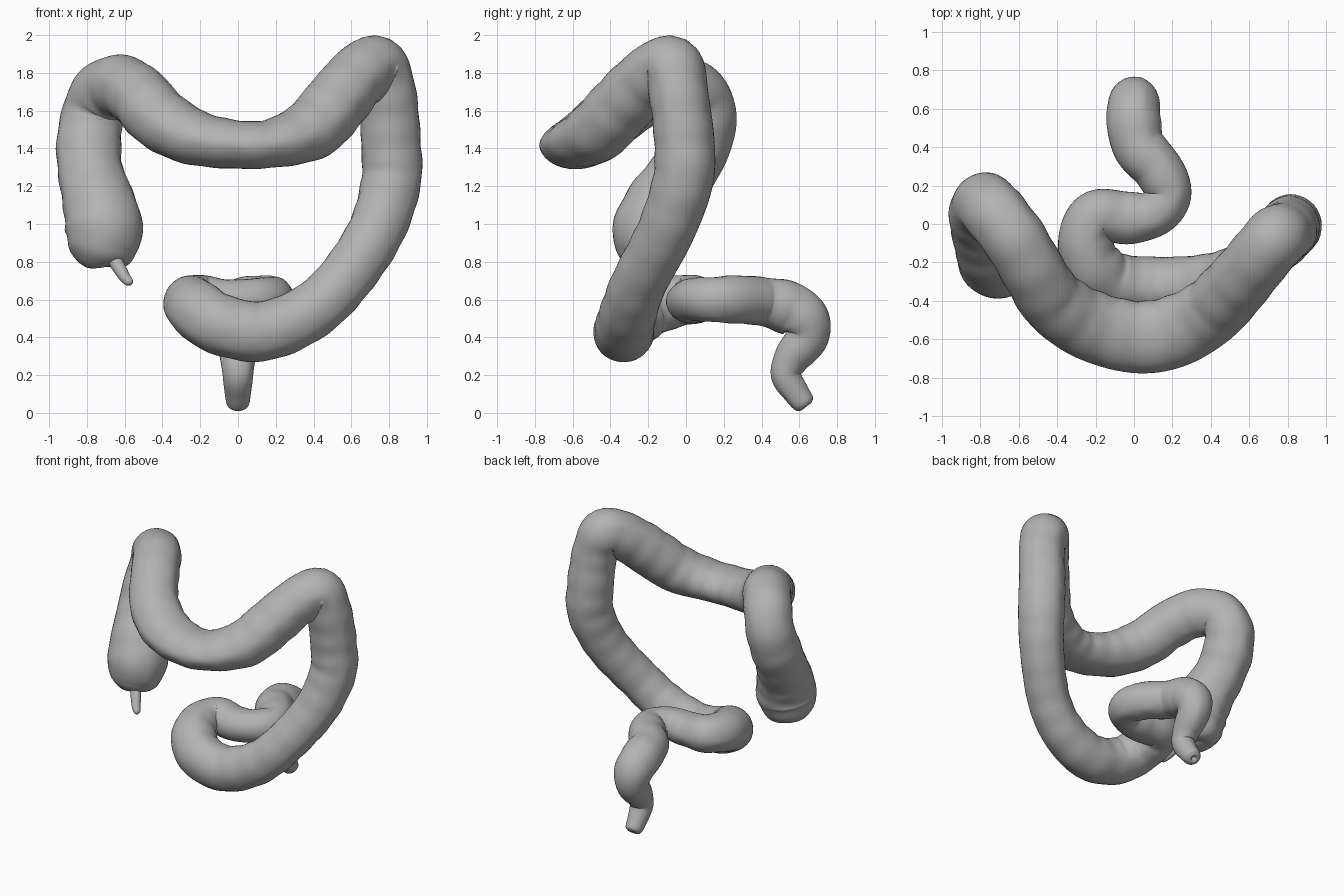
import bpy, bmesh, math
from mathutils import Vector

cube = bpy.data.objects.get("Cube")
if cube:
    bpy.data.objects.remove(cube, do_unlink=True)

grey = bpy.data.materials.new("soft_grey")
grey.use_nodes = True
colour = (0.45, 0.45, 0.45, 1)
grey.diffuse_color = colour
grey.node_tree.nodes["Principled BSDF"].inputs["Base Color"].default_value = colour


def spline(points, steps):
    """Smooth curve through (x, y, z, radius, flatness) points."""
    pts = [Vector(p) for p in points]
    pts = [pts[0] * 2 - pts[1]] + pts + [pts[-1] * 2 - pts[-2]]
    out = []
    for a, b, c, d in zip(pts, pts[1:], pts[2:], pts[3:]):
        for i in range(steps):
            t = i / steps
            out.append(0.5 * (2 * b + (c - a) * t + (2 * a - 5 * b + 4 * c - d) * t ** 2
                              + (3 * b - a - 3 * c + d) * t ** 3))
    return out + [pts[-2]]


def tube(name, points, steps=8, sides=36, ridge=0.0, pucker=0.0):
    """Sweep a ridged round section along the path and close both ends."""
    path = spline(points, steps)
    centres = [Vector(p[:3]) for p in path]
    bm = bmesh.new()
    rings, normal, length = [], Vector((0, 1, 0)), 0.0
    for i, p in enumerate(path):
        before, after = centres[max(i - 1, 0)], centres[min(i + 1, len(path) - 1)]
        tangent = (after - before).normalized()
        length += (centres[i] - before).length
        normal = (normal - tangent * normal.dot(tangent)).normalized()
        side = tangent.cross(normal)
        ring = []
        for k in range(sides):
            a = math.tau * k / sides
            # three lengthwise bands with gentle pouches between them
            band = max(0, math.cos(3 * a)) ** 4
            swell = ridge * (band + 0.6 * (1 - band) * math.sin(length * 38))
            off = (normal * math.cos(a) + side * math.sin(a)) * max(p[3], 0.004) * (1 + swell)
            off.z *= p[4]
            ring.append(bm.verts.new(centres[i] + off))
        rings.append(ring)
    if pucker:
        # small pit in the far end
        for scale, depth in ((0.45, 0.0), (0.3, pucker)):
            rings.append([bm.verts.new(centres[-1] + (v.co - centres[-1]) * scale - tangent * depth)
                          for v in rings[len(path) - 1]])
    for lower, upper in zip(rings, rings[1:]):
        for k in range(sides):
            j = (k + 1) % sides
            bm.faces.new((lower[k], lower[j], upper[j], upper[k]))
    bm.faces.new(rings[0][::-1])
    bm.faces.new(rings[-1])
    bmesh.ops.recalc_face_normals(bm, faces=bm.faces)
    for f in bm.faces:
        f.smooth = True
    mesh = bpy.data.meshes.new(name)
    bm.to_mesh(mesh)
    bm.free()
    mesh.materials.append(grey)
    obj = bpy.data.objects.new(name, mesh)
    bpy.context.collection.objects.link(obj)
    return obj


# pouch and rising limb
rising = [
    (-.73, -.21, .77, .02, 1), (-.73, -.21, .79, .12, 1), (-.72, -.2, .86, .18, 1),
    (-.71, -.18, .98, .205, 1), (-.74, -.12, 1.12, .19, 1), (-.78, -.02, 1.27, .172, 1),
    (-.79, .06, 1.42, .172, 1), (-.77, .1, 1.57, .165, 1), (-.72, .05, 1.69, .165, 1)]
# crossing limb, flattened in the middle
crossing = [
    (-.62, -.08, 1.73, .165, 1), (-.52, -.25, 1.67, .165, 1), (-.42, -.4, 1.56, .17, .95),
    (-.24, -.52, 1.46, .18, .8), (0, -.585, 1.42, .185, .69), (.2, -.56, 1.43, .185, .7),
    (.39, -.46, 1.5, .175, .9), (.52, -.33, 1.64, .17, 1), (.63, -.2, 1.77, .165, 1)]
# falling limb
falling = [
    (.73, -.08, 1.83, .165, 1), (.79, -.04, 1.68, .155, 1), (.81, -.01, 1.42, .158, 1),
    (.81, -.02, 1.22, .158, 1), (.73, -.11, .96, .15, 1), (.55, -.25, .69, .145, 1),
    (.36, -.31, .52, .15, 1), (.12, -.33, .43, .158, 1)]
# looping limb
looping = [
    (-.1, -.31, .47, .16, 1), (-.22, -.21, .55, .155, 1), (-.25, -.06, .59, .138, 1),
    (-.19, .04, .6, .135, .95), (-.04, .03, .59, .135, .85), (.1, .05, .6, .12, .95),
    (.18, .15, .6, .12, 1), (.13, .28, .6, .128, 1), (.03, .4, .59, .135, .95)]
# end limb, turned down
ending = [
    (0, .53, .56, .14, 1), (0, .62, .5, .135, 1), (0, .64, .4, .115, 1),
    (0, .56, .29, .095, 1), (0, .53, .2, .08, 1), (0, .58, .11, .07, 1),
    (0, .625, .05, .058, 1), (0, .638, .033, .035, 1)]

tube("large_intestine", rising + crossing + falling + looping + ending,
     ridge=0.025, pucker=0.03)

# small worm-shaped tail under the pouch
tube("appendix", [(-.67, -.27, .84, .04, 1), (-.63, -.32, .77, .036, 1),
                  (-.6, -.36, .72, .03, 1), (-.575, -.385, .69, .022, 1),
                  (-.568, -.392, .678, .006, 1)], steps=5, sides=16)
